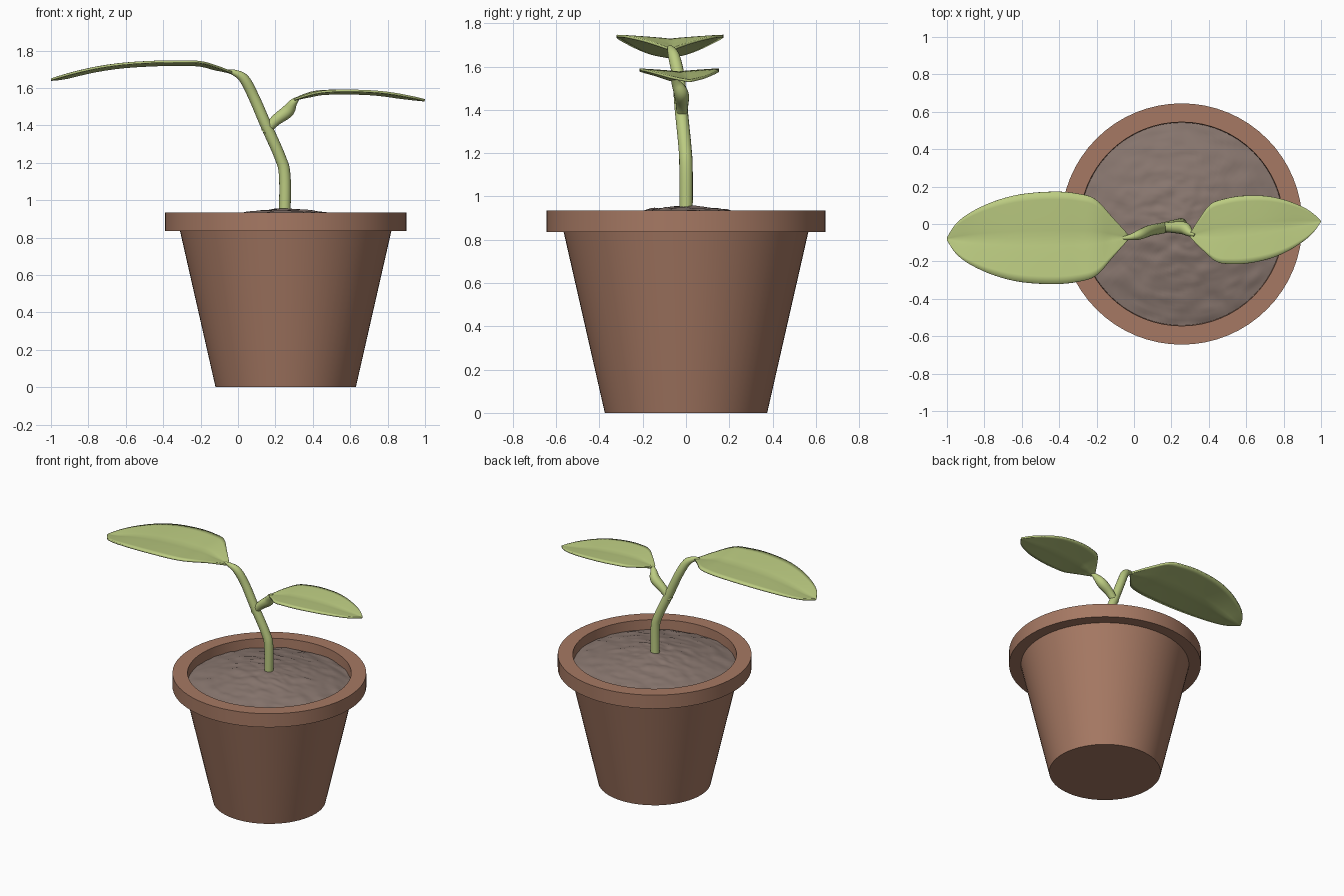
import bpy, bmesh, math
from mathutils import Vector, noise

if "Cube" in bpy.data.objects:
    bpy.data.objects.remove(bpy.data.objects["Cube"])

CX = 0.255  # pot axis


def material(name, rgb):
    m = bpy.data.materials.new(name)
    m.diffuse_color = (*rgb, 1)
    m.use_nodes = True
    m.node_tree.nodes["Principled BSDF"].inputs["Base Color"].default_value = m.diffuse_color
    return m


CLAY = material("clay", (0.38, 0.19, 0.125))
SOIL = material("soil", (0.25, 0.185, 0.16))
GREEN = material("green", (0.50, 0.60, 0.22))


def finish(name, bm, mat, angle=35):
    bmesh.ops.recalc_face_normals(bm, faces=bm.faces)
    me = bpy.data.meshes.new(name)
    bm.to_mesh(me)
    bm.free()
    ob = bpy.data.objects.new(name, me)
    bpy.context.collection.objects.link(ob)
    me.materials.append(mat)
    bpy.ops.object.select_all(action='DESELECT')
    ob.select_set(True)
    bpy.context.view_layer.objects.active = ob
    bpy.ops.object.shade_smooth_by_angle(angle=math.radians(angle))
    return ob


def skin(bm, rings, closed=True):
    """Bridge consecutive rows of vertices with quads."""
    for a, b in zip(rings, rings[1:]):
        n = len(a)
        for i in range(n if closed else n - 1):
            j = (i + 1) % n
            bm.faces.new((a[i], a[j], b[j], b[i]))


def circle(bm, r, z, n=64):
    return [bm.verts.new((CX + r * math.cos(2 * math.pi * i / n),
                          r * math.sin(2 * math.pi * i / n), z)) for i in range(n)]


def smooth_path(pts, steps):
    """Catmull-Rom interpolation of tuples."""
    p = [Vector(q) for q in pts]
    p = [2 * p[0] - p[1]] + p + [2 * p[-1] - p[-2]]
    out = []
    for i in range(1, len(p) - 2):
        a, b, c, d = p[i - 1:i + 3]
        for k in range(steps):
            t = k / steps
            out.append(0.5 * (2 * b + (c - a) * t + (2 * a - 5 * b + 4 * c - d) * t * t
                              + (3 * b - a - 3 * c + d) * t ** 3))
    return out + [p[-2]]


# Pot: lathed profile with overhanging rim
bm = bmesh.new()
profile = [(0.375, 0), (0.565, 0.835), (0.645, 0.835), (0.645, 0.935),
           (0.545, 0.935), (0.54, 0.80)]
rings = [circle(bm, r, z) for r, z in profile]
skin(bm, rings)
bm.faces.new(rings[0])
bm.faces.new(rings[-1])
finish("pot", bm, CLAY)

# Soil: lumpy mound inside the rim
bm = bmesh.new()
rings = [circle(bm, 0.542 * k / 40, 0, 96) for k in range(1, 41)]
skin(bm, rings)
bm.faces.new(rings[0])
for v in bm.verts:
    r = math.hypot(v.co.x - CX, v.co.y)
    p = Vector((v.co.x * 9, v.co.y * 16, 3.0))
    v.co.z = (0.955 - 0.09 * (r / 0.545) ** 1.5
              + 0.009 * noise.noise(p) + 0.004 * noise.noise(p * 2.3))
finish("soil", bm, SOIL, 60)


# Stem and branch: tapered tubes, points are (x, y, z, radius)
def tube(name, pts, n=16):
    bm = bmesh.new()
    path = smooth_path(pts, 6)
    pos = [p.to_3d() for p in path]
    rings = []
    for i, p in enumerate(path):
        t = (pos[min(i + 1, len(pos) - 1)] - pos[max(i - 1, 0)]).normalized()
        u = Vector((0, 1, 0)).cross(t).normalized()
        w = t.cross(u)
        rings.append([bm.verts.new(pos[i] + p[3] * (u * math.cos(a) + w * math.sin(a)))
                      for a in (2 * math.pi * k / n for k in range(n))])
    skin(bm, rings)
    bm.faces.new(rings[0])
    bm.faces.new(rings[-1])
    finish(name, bm, GREEN, 50)


tube("stem", [(0.25, 0, 0.90, 0.031), (0.25, 0, 1.13, 0.031), (0.225, -0.005, 1.23, 0.03),
              (0.15, -0.022, 1.40, 0.03), (0.085, -0.035, 1.55, 0.029),
              (0.035, -0.055, 1.645, 0.027), (-0.015, -0.07, 1.68, 0.017),
              (-0.06, -0.075, 1.69, 0.008)])
tube("branch", [(0.14, -0.02, 1.36, 0.022), (0.20, -0.018, 1.425, 0.029),
                (0.265, -0.022, 1.475, 0.034), (0.295, -0.045, 1.52, 0.022),
                (0.325, -0.06, 1.548, 0.008)])


# Leaves: rows are (fraction along, half width, edge height)
def leaf(name, base, tip, rows, depth):
    bm = bmesh.new()
    base, tip = Vector(base), Vector(tip)
    side = Vector((-(tip - base).y, (tip - base).x)).normalized()
    grid = []
    for s, w, z in smooth_path(rows, 4):
        c = base.lerp(tip, s)
        d = depth * min(1, w / 0.12)
        row = []
        for k in range(-6, 7):
            v = k / 6
            q = c + side * w * v
            row.append(bm.verts.new((q.x, q.y, z - d * (1 - abs(v) ** 0.8))))
        grid.append(row)
    skin(bm, grid, closed=False)
    ob = finish(name, bm, GREEN, 60)
    mod = ob.modifiers.new("thickness", 'SOLIDIFY')
    mod.thickness = 0.012
    mod.offset = 0


leaf("large_leaf", (-0.03, -0.07), (-1.0, -0.08),
     [(0, 0.012, 1.682), (0.09, 0.11, 1.715), (0.18, 0.205, 1.738), (0.28, 0.236, 1.74),
      (0.41, 0.247, 1.74), (0.59, 0.235, 1.73), (0.74, 0.198, 1.71), (0.87, 0.14, 1.682),
      (0.95, 0.08, 1.66), (1, 0.008, 1.645)], 0.018)
leaf("small_leaf", (0.30, -0.062), (0.998, 0.015),
     [(0, 0.01, 1.538), (0.09, 0.09, 1.562), (0.18, 0.155, 1.578), (0.28, 0.174, 1.584),
      (0.42, 0.181, 1.585), (0.6, 0.167, 1.58), (0.75, 0.133, 1.568), (0.88, 0.085, 1.552),
      (0.95, 0.045, 1.542), (1, 0.005, 1.534)], 0.014)
